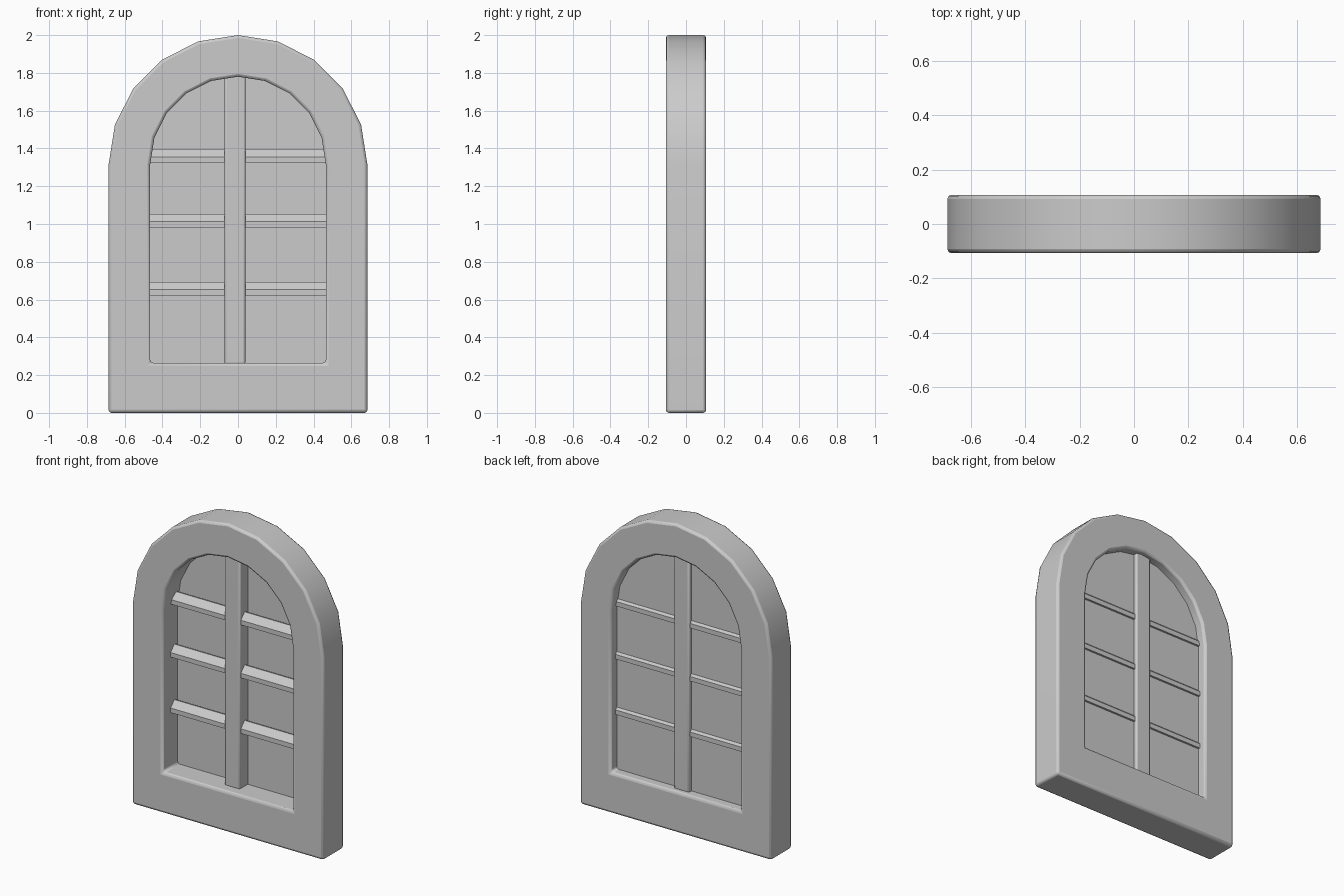
import bpy, bmesh, math

if "Cube" in bpy.data.objects:
    bpy.data.objects.remove(bpy.data.objects["Cube"])

SPRING = 1.315   # height where the arch starts
DEPTH = 0.107    # half depth of the frame
PANE_Y = 0.045


def arch(radius, bottom, steps=10):
    """Arched outline as (x, z) points, counter-clockwise from bottom left."""
    pts = [(-radius, bottom), (radius, bottom)]
    for i in range(steps + 1):
        a = math.pi * i / steps
        pts.append((radius * math.cos(a), SPRING + radius * math.sin(a)))
    return pts


def finish(name, bm, bevel=0.0, segments=2):
    bmesh.ops.recalc_face_normals(bm, faces=bm.faces[:])
    mesh = bpy.data.meshes.new(name)
    bm.to_mesh(mesh)
    bm.free()
    obj = bpy.data.objects.new(name, mesh)
    bpy.context.collection.objects.link(obj)
    if bevel:
        mod = obj.modifiers.new("bevel", 'BEVEL')
        mod.width = bevel
        mod.segments = segments
        mod.limit_method = 'ANGLE'
        mod.angle_limit = math.radians(30)
    bpy.ops.object.select_all(action='DESELECT')
    obj.select_set(True)
    bpy.context.view_layer.objects.active = obj
    bpy.ops.object.shade_smooth_by_angle(angle=math.radians(30))
    return obj


# Arched frame: outer and inner outlines joined front, back and through the depth
bm = bmesh.new()


def loop(pts, y):
    return [bm.verts.new((x, y, z)) for x, z in pts]


outer, inner = arch(0.685, 0.0), arch(0.465, 0.265)
rings = [loop(outer, -DEPTH), loop(inner, -DEPTH), loop(inner, DEPTH), loop(outer, DEPTH)]
n = len(outer)
for r in range(4):
    a, b = rings[r], rings[(r + 1) % 4]
    for i in range(n):
        j = (i + 1) % n
        bm.faces.new((a[i], a[j], b[j], b[i]))
finish("window_frame", bm, 0.015)

# Pane: a single sheet set towards the back
bm = bmesh.new()
bm.faces.new([bm.verts.new((x, PANE_Y, z)) for x, z in arch(0.47, 0.26)])
finish("window_pane", bm)

# Upright bar, slightly off centre
bm = bmesh.new()
bmesh.ops.create_cube(bm, size=1)
for v in bm.verts:
    v.co.x = -0.016 + v.co.x * 0.11
    v.co.y = 0.016 + v.co.y * 0.107
    v.co.z = 1.022 + v.co.z * 1.53
finish("upright_bar", bm, 0.01)

# Cross bars with a sloped top, (y, z) profile swept along x
PROFILE = [(-0.026, 0.0), (-0.026, 0.03), (0.012, 0.07), (0.020, 0.07), (0.058, 0.03), (0.058, 0.0)]
for k, z0 in enumerate((0.622, 0.982, 1.326)):
    bm = bmesh.new()
    face = bm.faces.new([bm.verts.new((-0.47, y, z0 + z)) for y, z in PROFILE])
    ext = bmesh.ops.extrude_face_region(bm, geom=[face])
    for v in ext["geom"]:
        if isinstance(v, bmesh.types.BMVert):
            v.co.x = 0.47
    finish(f"cross_bar_{k + 1}", bm)
